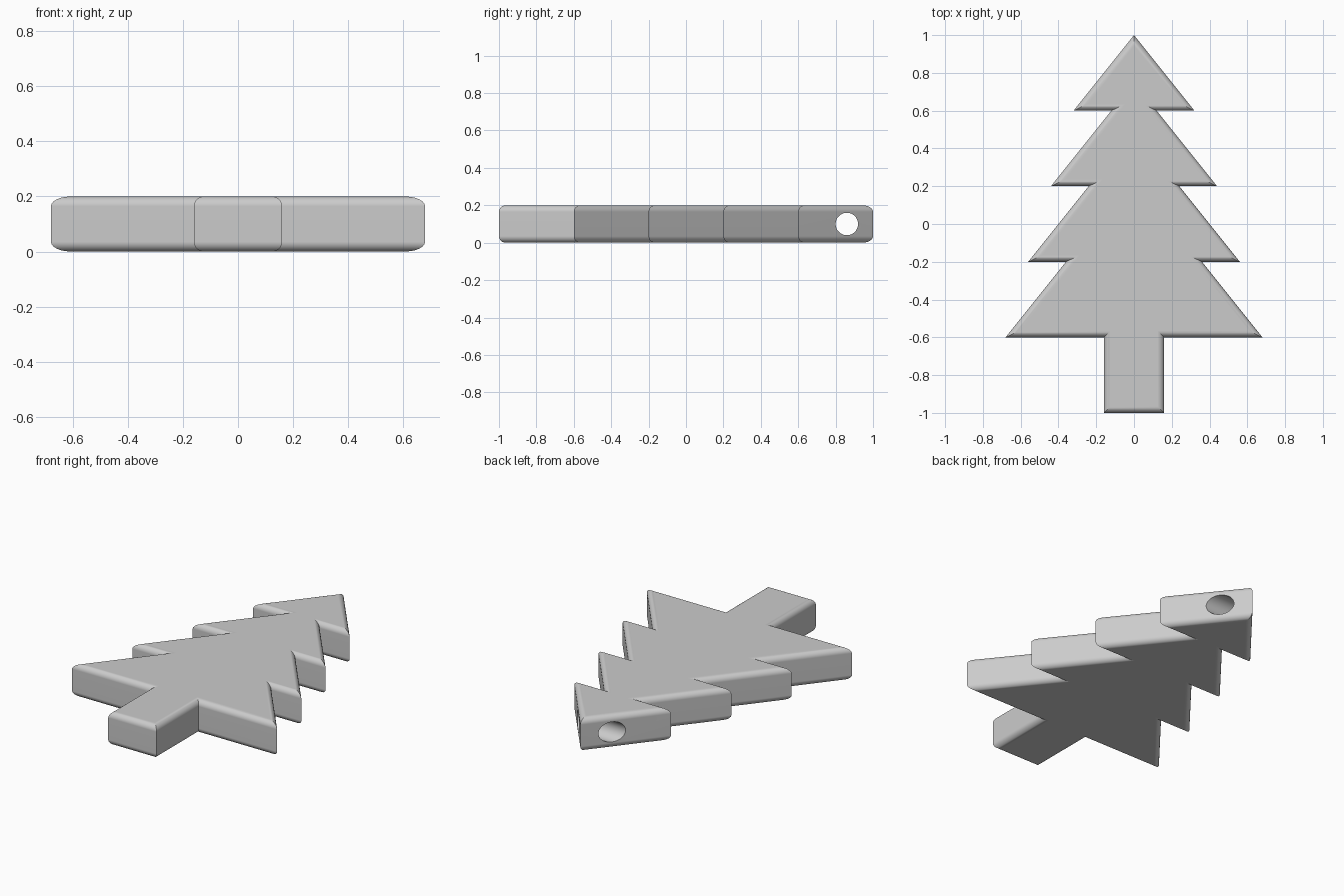
import bpy, bmesh, math
from mathutils import Vector

if "Cube" in bpy.data.objects:
    bpy.data.objects.remove(bpy.data.objects["Cube"])

HEIGHT, ROUND, STEPS = 0.2, 0.035, 6
SLOPE = 0.8

grey = bpy.data.materials.new("light grey")
grey.use_nodes = True
grey.diffuse_color = (0.6, 0.6, 0.6, 1)
grey.node_tree.nodes["Principled BSDF"].inputs["Base Color"].default_value = (0.6, 0.6, 0.6, 1)


def tree_outline():
    """Counter-clockwise tree: trunk, four tiers, tip, mirrored side."""
    right = [(0.16, -1), (0.16, -0.6)]
    for i in range(4):
        y = -0.6 + 0.4 * i
        tip = 0.68 - 0.12 * i
        right.append((tip, y))
        if i < 3:
            right.append((tip - 0.4 * SLOPE, y + 0.4))
    left = [(-x, y) for x, y in reversed(right)]
    return [Vector(p) for p in right + [(0, 1)] + left]


def inset(points, d):
    """Move every side of the outline inward by d with mitred corners."""
    result = []
    for i, p in enumerate(points):
        a = (p - points[i - 1]).normalized()
        b = (points[(i + 1) % len(points)] - p).normalized()
        na, nb = Vector((-a.y, a.x)), Vector((-b.y, b.x))
        result.append(p + (na + nb) * d / (1 + na.dot(nb)))
    return result


# Tree body: stacked outlines with quarter-round rims at top and bottom
layers = []
for k in range(STEPS + 1):
    t = math.pi / 2 * k / STEPS
    layers.append((ROUND * (1 - math.sin(t)), ROUND * (1 - math.cos(t))))
layers += [(d, HEIGHT - z) for d, z in reversed(layers)]

outline = tree_outline()
bm = bmesh.new()
rings = [[bm.verts.new((p.x, p.y, z)) for p in inset(outline, d)] for d, z in layers]
n = len(outline)
for low, high in zip(rings, rings[1:]):
    for i in range(n):
        j = (i + 1) % n
        bm.faces.new((low[i], low[j], high[j], high[i]))
bm.faces.new(rings[0][::-1])
bm.faces.new(rings[-1])
bmesh.ops.recalc_face_normals(bm, faces=bm.faces)
mesh = bpy.data.meshes.new("tree_body")
bm.to_mesh(mesh)
bm.free()
tree = bpy.data.objects.new("tree_body", mesh)
bpy.context.collection.objects.link(tree)
mesh.materials.append(grey)

# Hanging hole through the top tier
bpy.ops.mesh.primitive_cylinder_add(vertices=48, radius=0.06, depth=1,
                                    location=(0, 0.86, HEIGHT / 2),
                                    rotation=(0, math.pi / 2, 0))
cutter = bpy.context.object
cutter.name = "hole_cutter"
cutter.data.materials.append(grey)
cut = tree.modifiers.new("hanging_hole", 'BOOLEAN')
cut.operation = 'DIFFERENCE'
cut.solver = 'EXACT'
cut.object = cutter

bpy.ops.object.select_all(action='DESELECT')
tree.select_set(True)
bpy.context.view_layer.objects.active = tree
bpy.ops.object.modifier_apply(modifier=cut.name)
bpy.data.objects.remove(cutter)

# Smooth rims, crisp corners
bpy.ops.object.shade_smooth_by_angle(angle=math.radians(30))
weighted = tree.modifiers.new("weighted_normals", 'WEIGHTED_NORMAL')
weighted.keep_sharp = True
